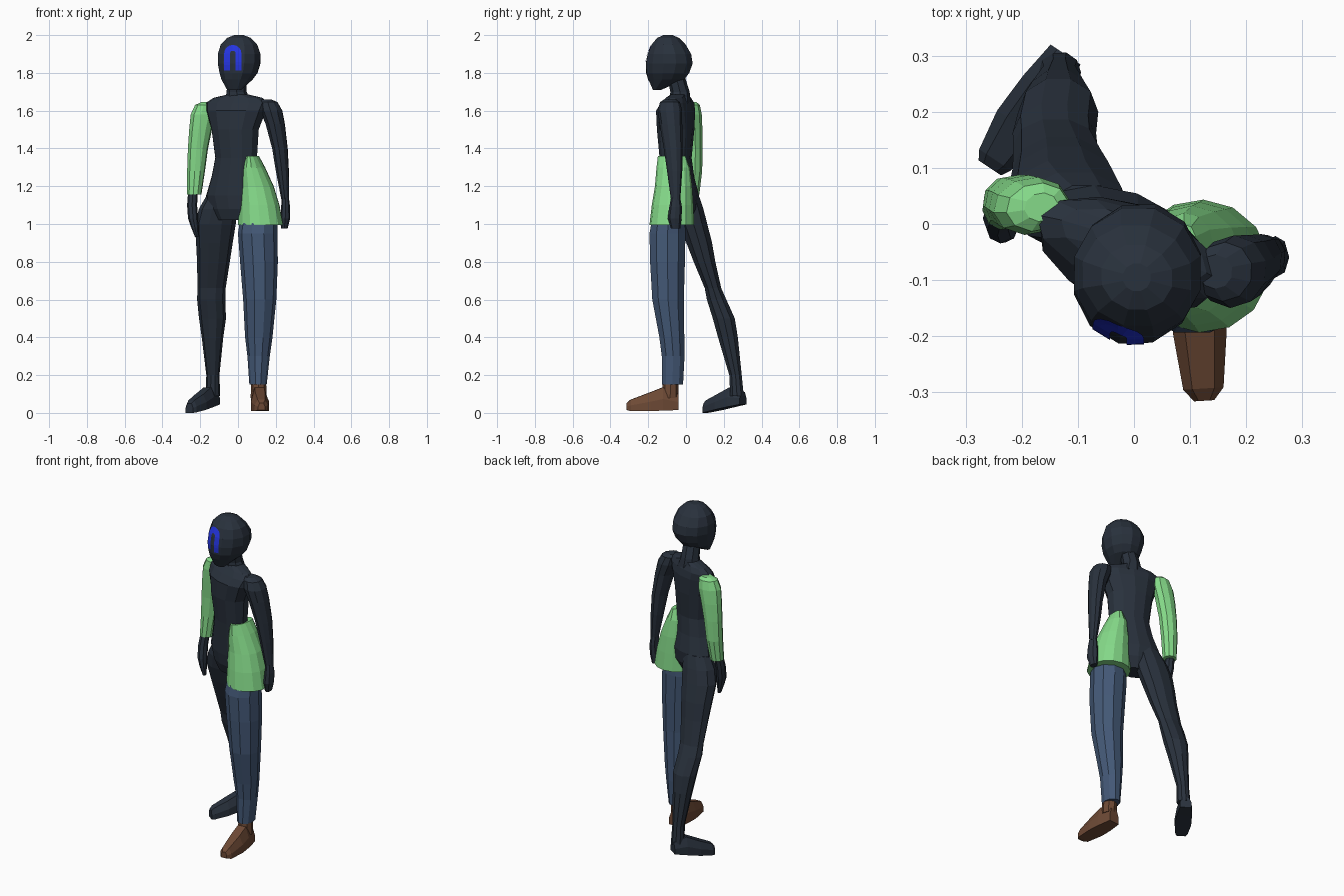
import bpy, bmesh, math
from mathutils import Vector
from mathutils.bvhtree import BVHTree


def material(name, rgb):
    m = bpy.data.materials.new(name)
    m.diffuse_color = (*rgb, 1)
    return m


DARK = material("dark slate", (0.022, 0.031, 0.046))
GREEN = material("light green", (0.235, 0.70, 0.25))
DENIM = material("denim blue", (0.058, 0.100, 0.185))
BROWN = material("brown leather", (0.155, 0.068, 0.036))
BLUE = material("bright blue", (0.018, 0.035, 0.75))


def finish(name, bm, mat):
    bmesh.ops.recalc_face_normals(bm, faces=bm.faces)
    me = bpy.data.meshes.new(name)
    bm.to_mesh(me)
    bm.free()
    me.materials.append(mat)
    ob = bpy.data.objects.new(name, me)
    bpy.context.collection.objects.link(ob)
    return ob


def skin(bm, loops):
    """Bridge closed point loops with quads and cap both ends."""
    rows = [[bm.verts.new(p) for p in lp] for lp in loops]
    n = len(rows[0])
    for a, b in zip(rows, rows[1:]):
        for i in range(n):
            j = (i + 1) % n
            bm.faces.new((a[i], a[j], b[j], b[i]))
    bm.faces.new(rows[0])
    bm.faces.new(rows[-1])


def loft(name, mat, rings, yaw=0, n=10):
    """Rings are (z, centre x, centre y, half width, half depth)."""
    c, s = math.cos(math.radians(yaw)), math.sin(math.radians(yaw))
    loops = []
    for z, cx, cy, rx, ry in rings:
        lp = []
        for i in range(n):
            t = 2 * math.pi * i / n
            u, v = 1.02 * rx * math.cos(t), 1.02 * ry * math.sin(t)
            lp.append((cx + u * c - v * s, cy + u * s + v * c, z))
        loops.append(lp)
    bm = bmesh.new()
    skin(bm, loops)
    return finish(name, bm, mat)


def foot(name, mat, heel, toe, sections):
    """Sections are (fraction of length, half width, bottom, top)."""
    h, t = Vector(heel), Vector(toe)
    d = (t - h).normalized()
    side = Vector((-d.y, d.x))
    loops = []
    for f, w, zb, zt in sections:
        p = h.lerp(t, f)
        zm = zb + 0.5 * (zt - zb)
        prof = [(-w, zb), (w, zb), (w, zm), (0.55 * w, zt), (-0.55 * w, zt), (-w, zm)]
        loops.append([(*(p + side * u), z) for u, z in prof])
    bm = bmesh.new()
    skin(bm, loops)
    return finish(name, bm, mat)


# Torso and neck, turned toward the right-hand side
loft("torso", DARK, [
    (1.02, -0.03, -0.03, 0.08, 0.055), (1.08, -0.02, -0.03, 0.135, 0.08),
    (1.15, -0.025, -0.03, 0.15, 0.088),
    (1.25, -0.02, -0.045, 0.125, 0.08), (1.35, -0.01, -0.055, 0.115, 0.078),
    (1.50, -0.015, -0.055, 0.13, 0.092), (1.60, -0.01, -0.055, 0.165, 0.09),
    (1.64, -0.005, -0.045, 0.175, 0.07), (1.668, 0.0, -0.04, 0.135, 0.052),
    (1.685, 0.0, -0.035, 0.06, 0.045)], yaw=-20, n=12)
loft("neck", DARK, [(1.64, 0, -0.03, 0.07, 0.055), (1.70, -0.007, -0.032, 0.052, 0.05),
                    (1.79, -0.005, -0.055, 0.05, 0.045)], n=8)

# Head with a pointed chin
head = loft("head", DARK, [
    (1.71, -0.02, -0.153, 0.038, 0.02), (1.765, -0.005, -0.105, 0.082, 0.097),
    (1.80, 0.003, -0.097, 0.10, 0.116), (1.85, 0.006, -0.089, 0.113, 0.126),
    (1.90, 0.006, -0.088, 0.114, 0.117), (1.95, 0.005, -0.092, 0.098, 0.09),
    (1.985, 0.005, -0.095, 0.064, 0.058), (2.0, 0.005, -0.095, 0.025, 0.025)],
    yaw=-15, n=12)

# Painted arch on the face, projected onto the head as a thin strip
tmp = bmesh.new()
tmp.from_mesh(head.data)
tree = BVHTree.FromBMesh(tmp)
tmp.free()
path = [(-1, 1.812 + 0.015 * i, -1, 0) for i in range(6)]
path += [(-math.cos(math.pi * i / 8), 1.902, -math.cos(math.pi * i / 8), math.sin(math.pi * i / 8))
         for i in range(9)]
path += [(1, 1.887 - 0.015 * i, 1, 0) for i in range(6)]
bm = bmesh.new()
rows = []
for _, z, nx, nz in path:
    row = []
    for r in (0.014, 0.02, 0.026, 0.032, 0.038, 0.045):
        x, zz = -0.027 + nx * r, z + nz * r
        hit, normal, *_ = tree.ray_cast(Vector((x, -1, zz)), Vector((0, 1, 0)))
        row.append(bm.verts.new(hit + normal * 0.003))
    rows.append(row)
for a, b in zip(rows, rows[1:]):
    for i in range(5):
        bm.faces.new((a[i], a[i + 1], b[i + 1], b[i]))
mark = finish("face_arch", bm, BLUE)

# Bare arm and hand
loft("left_arm", DARK, [
    (1.66, 0.145, -0.085, 0.03, 0.03), (1.645, 0.16, -0.085, 0.05, 0.052),
    (1.60, 0.175, -0.085, 0.06, 0.064),
    (1.53, 0.197, -0.08, 0.05, 0.06), (1.40, 0.222, -0.068, 0.04, 0.05),
    (1.28, 0.235, -0.06, 0.034, 0.04), (1.13, 0.25, -0.055, 0.02, 0.025)],
    yaw=-20, n=10)
loft("left_hand", DARK, [
    (1.14, 0.25, -0.055, 0.019, 0.024), (1.09, 0.252, -0.055, 0.023, 0.033),
    (1.03, 0.25, -0.06, 0.026, 0.036), (0.975, 0.245, -0.055, 0.017, 0.024)], n=8)

# Sleeved arm and hand
loft("right_sleeve", GREEN, [
    (1.645, -0.165, 0.03, 0.03, 0.025), (1.63, -0.172, 0.03, 0.055, 0.042),
    (1.58, -0.183, 0.032, 0.067, 0.05),
    (1.50, -0.198, 0.036, 0.06, 0.05), (1.40, -0.212, 0.04, 0.053, 0.047),
    (1.28, -0.222, 0.04, 0.047, 0.045), (1.155, -0.232, 0.03, 0.038, 0.04)], yaw=10)
loft("right_hand", DARK, [
    (1.18, -0.238, 0.027, 0.025, 0.028), (1.10, -0.243, 0.01, 0.026, 0.03),
    (1.03, -0.238, -0.004, 0.026, 0.03), (0.98, -0.228, -0.01, 0.019, 0.022),
    (0.93, -0.218, -0.012, 0.009, 0.012)], n=8)

# Flared half skirt over the left hip
loft("half_skirt", GREEN, [
    (0.995, 0.12, -0.075, 0.12, 0.116), (1.10, 0.112, -0.071, 0.107, 0.108),
    (1.20, 0.098, -0.066, 0.09, 0.097), (1.30, 0.080, -0.068, 0.06, 0.088),
    (1.36, 0.076, -0.075, 0.03, 0.075)], yaw=-15, n=14)

# Clothed leg with shoe
loft("left_trouser_leg", DENIM, [
    (1.005, 0.108, -0.094, 0.098, 0.092), (0.95, 0.104, -0.098, 0.102, 0.098),
    (0.80, 0.111, -0.098, 0.098, 0.095), (0.60, 0.115, -0.095, 0.086, 0.086),
    (0.40, 0.11, -0.075, 0.071, 0.068), (0.30, 0.109, -0.068, 0.058, 0.062),
    (0.15, 0.106, -0.072, 0.045, 0.058)])
loft("left_ankle", BROWN, [(0.08, 0.11, -0.084, 0.042, 0.042),
                           (0.20, 0.108, -0.08, 0.038, 0.041)], n=8)
foot("left_shoe", BROWN, (0.108, -0.042), (0.125, -0.315), [
    (0, 0.034, 0.015, 0.10), (0.3, 0.045, 0.012, 0.135), (0.55, 0.048, 0.01, 0.108),
    (0.92, 0.036, 0.01, 0.07), (1, 0.018, 0.016, 0.052)])

# Bare leg stretched backward, with foot
loft("right_leg", DARK, [
    (1.15, -0.085, 0.01, 0.08, 0.06), (1.08, -0.105, 0.022, 0.10, 0.072),
    (1.00, -0.12, 0.04, 0.106, 0.075), (0.90, -0.125, 0.07, 0.095, 0.07),
    (0.80, -0.13, 0.098, 0.085, 0.059), (0.66, -0.14, 0.143, 0.073, 0.045),
    (0.60, -0.142, 0.162, 0.073, 0.053), (0.50, -0.135, 0.20, 0.07, 0.06),
    (0.40, -0.135, 0.222, 0.056, 0.054), (0.20, -0.133, 0.262, 0.034, 0.034),
    (0.09, -0.133, 0.27, 0.038, 0.037)])
foot("right_foot", DARK, (-0.122, 0.302), (-0.257, 0.1), [
    (0, 0.032, 0.045, 0.11), (0.3, 0.042, 0.032, 0.135),
    (0.62, 0.046, 0.017, 0.098), (0.93, 0.034, 0.003, 0.066), (1, 0.024, 0.0, 0.05)])
